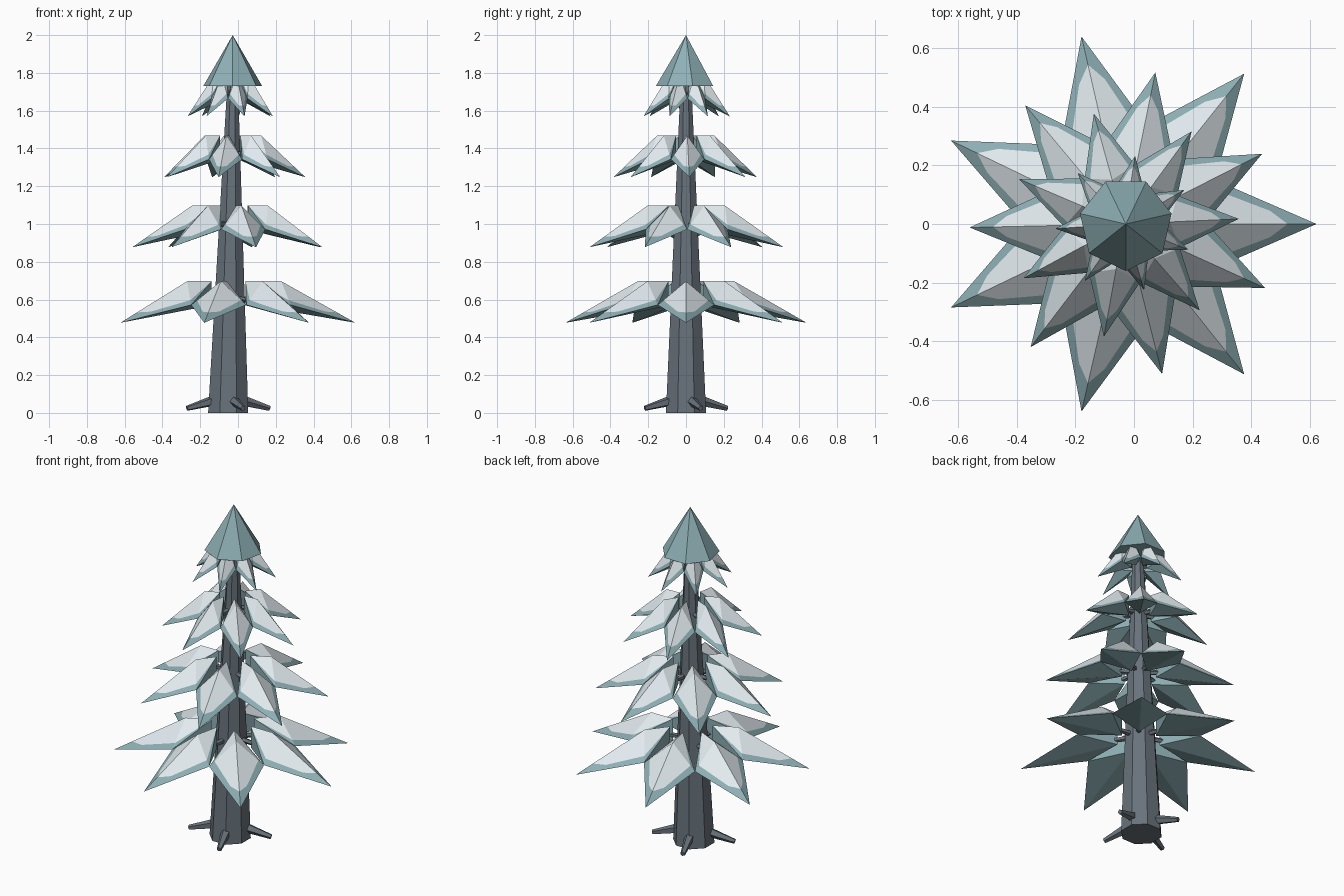
import bpy, bmesh, math
from mathutils import Vector

if "Cube" in bpy.data.objects:
    bpy.data.objects.remove(bpy.data.objects["Cube"])

CX = -0.033      # crown axis
N = 7            # boughs per tier


def material(name, rgb):
    m = bpy.data.materials.new(name)
    m.diffuse_color = (*rgb, 1)
    m.use_nodes = True
    m.node_tree.nodes["Principled BSDF"].inputs["Base Color"].default_value = m.diffuse_color
    return m


BARK = material("bark", (0.14, 0.17, 0.20))
NEEDLE = material("needles", (0.27, 0.43, 0.46))
SNOW = material("snow", (0.76, 0.83, 0.87))


def finish(bm, name, mats):
    bmesh.ops.recalc_face_normals(bm, faces=bm.faces)
    me = bpy.data.meshes.new(name)
    bm.to_mesh(me)
    bm.free()
    for m in mats:
        me.materials.append(m)
    ob = bpy.data.objects.new(name, me)
    bpy.context.collection.objects.link(ob)
    return ob


def tube(bm, p0, p1, r0, r1, sides, turn=0.0):
    """Tapered prism between two points, rings square to its axis."""
    p0, p1 = Vector(p0), Vector(p1)
    axis = (p1 - p0).normalized()
    u = Vector((1, 0, 0)) if abs(axis.z) > 0.9 else axis.cross((0, 0, 1)).normalized()
    v = Vector((0, 1, 0)) if abs(axis.z) > 0.9 else axis.cross(u)
    rings = []
    for p, r in ((p0, r0), (p1, r1)):
        rings.append([bm.verts.new(p + r * (math.cos(a) * u + math.sin(a) * v))
                      for a in (turn + 2 * math.pi * i / sides for i in range(sides))])
    a, b = rings
    for i in range(sides):
        j = (i + 1) % sides
        bm.faces.new((a[i], a[j], b[j], b[i]))
    bm.faces.new(a[::-1])
    bm.faces.new(b)


def polar(cx, angle, r, z, side=0.0):
    c, s = math.cos(angle), math.sin(angle)
    return Vector((cx + r * c - side * s, r * s + side * c, z))


def bough(bm, angle, R, top, drop):
    """Folded kite: flat ridge A-B, side corner L, tip T, lower inner point C."""
    def P(r, dz, side=0.0):
        return polar(CX, angle, r * R, top - dz * drop, side * R)
    A, B, T, C = P(0.18, 0), P(0.40, 0), P(1, 1), P(0.18, 0.58)
    vA, vB, vT, vC = (bm.verts.new(p) for p in (A, B, T, C))
    T2 = bm.verts.new(0.25 * B + 0.75 * T)
    for s in (1, -1):
        L = P(0.475, 0.57, 0.228 * s)
        vL = bm.verts.new(L)
        L2 = bm.verts.new(0.2 * B + 0.8 * L)
        S = bm.verts.new(0.14 * B + 0.30 * L + 0.56 * T)
        for vs, mat in (((vA, vB, L2), 1), ((vB, T2, S, L2), 1),
                        ((vA, L2, vL), 0), ((L2, S, vL), 0),
                        ((S, vT, vL), 0), ((S, T2, vT), 0),
                        ((vA, vL, vC), 0), ((vC, vL, vT), 0)):
            bm.faces.new(vs).material_index = mat


# Trunk, leaning slightly towards the crown axis
bm = bmesh.new()
tube(bm, (-0.052, 0, 0), (-0.028, 0, 1.76), 0.115, 0.03, 8, math.pi / 8)
finish(bm, "trunk", [BARK])

# Four surface roots
bm = bmesh.new()
for k in range(4):
    a = math.radians(20 + 90 * k)
    tube(bm, polar(-0.052, a, 0.07, 0.068), polar(-0.052, a, 0.232, 0.024), 0.03, 0.014, 5)
finish(bm, "roots", [BARK])

# Tiers of snowy boughs with their twigs: reach, ridge height
tiers = [(0.655, 0.697), (0.527, 1.097), (0.39, 1.468), (0.235, 1.79)]
for t, (R, top) in enumerate(tiers):
    leaves, twigs = bmesh.new(), bmesh.new()
    for k in range(N):
        a = math.radians(27 * t) + 2 * math.pi * k / N
        bough(leaves, a, R, top, 0.22)
        tube(twigs, polar(CX, a, 0.0, top - 0.09), polar(CX, a, 0.32 * R, top - 0.105),
             0.018, 0.010, 5)
    finish(leaves, f"boughs_tier_{t + 1}", [NEEDLE, SNOW])
    finish(twigs, f"twigs_tier_{t + 1}", [BARK])

# Seven-sided pointed top
bm = bmesh.new()
bmesh.ops.create_cone(bm, cap_ends=True, segments=N, radius1=0.16, radius2=0, depth=0.27)
low = min(bm.verts, key=lambda v: v.co.z + 1e-3 * v.co.x)
bmesh.ops.remove_doubles(bm, verts=bm.verts, dist=1e-5)
ring = [v for v in bm.verts if v.co.z < 0]
for v in bm.verts:
    v.co.z += 1.865
for i, v in enumerate(sorted(ring, key=lambda v: math.atan2(v.co.y, v.co.x))):
    a = -math.pi / 2 + 2 * math.pi * i / N
    v.co.x, v.co.y = 0.16 * math.cos(a), 0.16 * math.sin(a)
for v in bm.verts:
    v.co.x -= 0.028
finish(bm, "tree_top", [NEEDLE])
